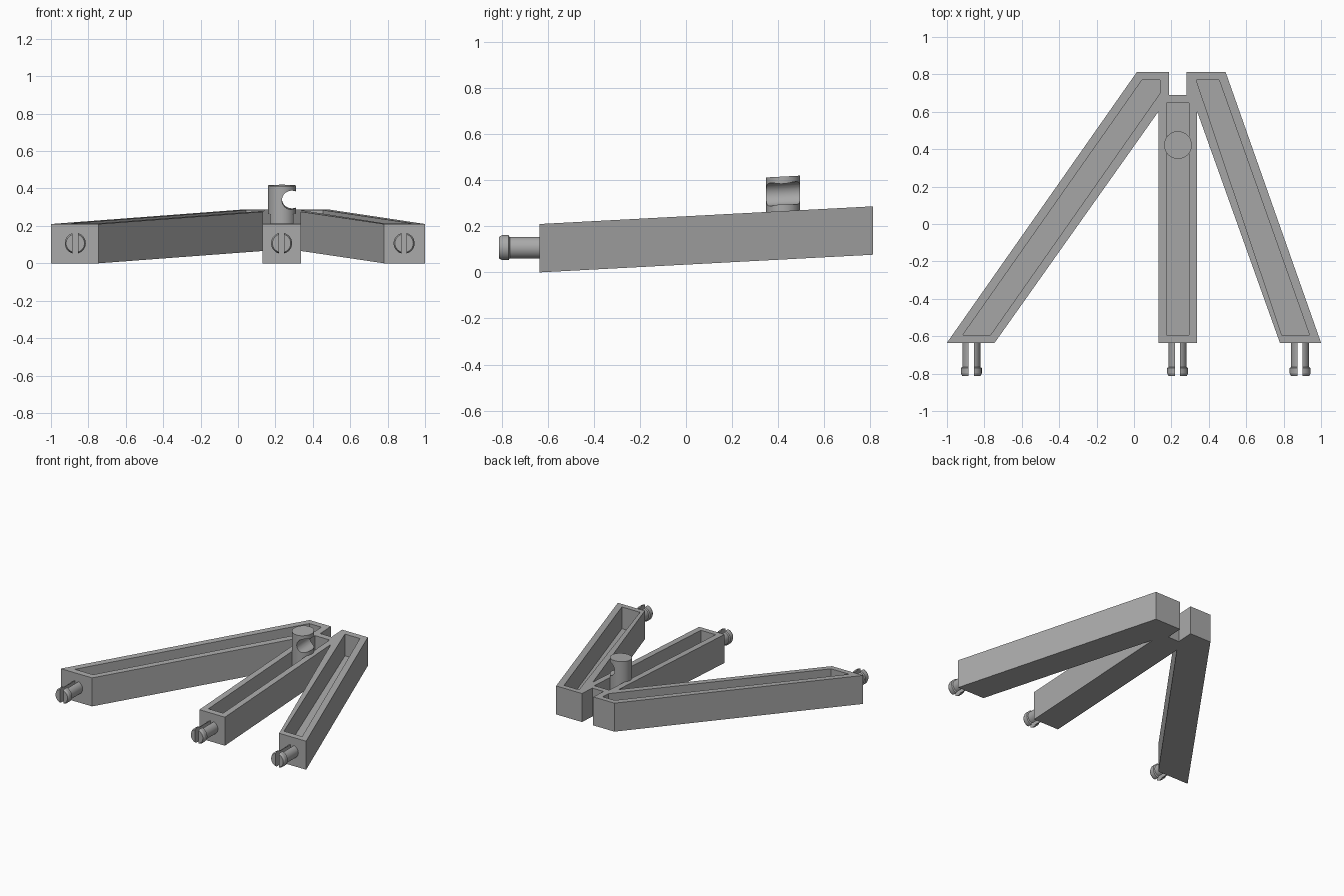
import bpy, bmesh
from math import cos, sin, pi, radians

cube = bpy.data.objects.get("Cube")
if cube:
    bpy.data.objects.remove(cube, do_unlink=True)

grey = bpy.data.materials.new("plain grey")
grey.use_nodes = True
colour = (0.4, 0.4, 0.4, 1)
grey.diffuse_color = colour
grey.node_tree.nodes["Principled BSDF"].inputs["Base Color"].default_value = colour

FRONT, BACK = -0.635, 0.812
HEIGHT, FLOOR, SLOPE = 0.21, 0.05, 0.053
MID = 0.233


def make(name, bm):
    bmesh.ops.recalc_face_normals(bm, faces=bm.faces)
    mesh = bpy.data.meshes.new(name)
    bm.to_mesh(mesh)
    bm.free()
    mesh.materials.append(grey)
    obj = bpy.data.objects.new(name, mesh)
    bpy.context.collection.objects.link(obj)
    return obj


def prism(name, outline, low, high):
    bm = bmesh.new()
    face = bm.faces.new([bm.verts.new((x, y, low)) for x, y in outline])
    top = bmesh.ops.extrude_face_region(bm, geom=[face])["geom"]
    for v in top:
        if isinstance(v, bmesh.types.BMVert):
            v.co.z = high
    return make(name, bm)


def rod(name, centre, profile, sides=48):
    """Closed turned rod along y; profile is (y, radius) pairs."""
    bm = bmesh.new()
    x, z = centre
    rings = [[bm.verts.new((x + r * cos(2 * pi * i / sides), y, z + r * sin(2 * pi * i / sides)))
              for i in range(sides)] for y, r in profile]
    for a, b in zip(rings, rings[1:]):
        for i in range(sides):
            j = (i + 1) % sides
            bm.faces.new((a[i], a[j], b[j], b[i]))
    bm.faces.new(rings[0])
    bm.faces.new(rings[-1])
    return make(name, bm)


def box(name, x0, x1, y0, y1, z0, z1):
    return prism(name, [(x0, y0), (x1, y0), (x1, y1), (x0, y1)], z0, z1)


def cut(obj, cutter):
    mod = obj.modifiers.new("cut", "BOOLEAN")
    mod.operation = "DIFFERENCE"
    mod.solver = "EXACT"
    mod.object = cutter
    bpy.ops.object.select_all(action="DESELECT")
    bpy.context.view_layer.objects.active = obj
    obj.select_set(True)
    bpy.ops.object.modifier_apply(modifier=mod.name)
    bpy.data.objects.remove(cutter, do_unlink=True)


def slant(obj):
    for v in obj.data.vertices:
        v.co.z += SLOPE * (v.co.y - FRONT)


def smooth(obj):
    bpy.ops.object.select_all(action="DESELECT")
    bpy.context.view_layer.objects.active = obj
    obj.select_set(True)
    bpy.ops.object.shade_smooth_by_angle(angle=radians(25))


# Three joined legs, hollowed from above and rising to the back
frame = prism("three_leg_frame", [
    (-1, FRONT), (-0.745, FRONT), (0.13, 0.6), (0.13, FRONT), (0.338, FRONT), (0.338, 0.6),
    (0.78, FRONT), (1, FRONT), (0.49, BACK), (0.28, BACK), (0.28, 0.69), (0.188, 0.69),
    (0.188, BACK), (0.015, BACK)], 0, HEIGHT)
troughs = [
    [(-0.915, -0.593), (-0.767, -0.593), (0.14, 0.70), (0.14, 0.77), (0.043, 0.77)],
    [(0.174, -0.593), (0.294, -0.593), (0.294, 0.647), (0.174, 0.647)],
    [(0.79, -0.593), (0.938, -0.593), (0.455, 0.77), (0.333, 0.77)],
]
for outline in troughs:
    cut(frame, prism("trough_cutter", outline, FLOOR, HEIGHT + 0.1))
slant(frame)

# Upright post with a clip groove on its left side
bm = bmesh.new()
bmesh.ops.create_cone(bm, cap_ends=True, segments=64, radius1=0.074, radius2=0.074, depth=0.33)
bmesh.ops.translate(bm, verts=bm.verts, vec=(0.235, 0.422, 0.195))
post = make("clip_post", bm)
cut(post, rod("groove_cutter", (0.285, 0.285), [(0.2, 0.05), (0.6, 0.05)]))
slant(post)
smooth(post)

# Split snap pins on the front of each leg
for name, x in (("right", -0.87), ("middle", MID), ("left", 0.888)):
    pin = rod(name + "_snap_pin", (x, 0.107), [
        (FRONT + 0.01, 0.048), (-0.765, 0.048), (-0.77, 0.056), (-0.798, 0.056), (-0.812, 0.049)])
    cut(pin, box("slot_cutter", x - 0.014, x + 0.014, -0.9, FRONT, 0, 0.3))
    smooth(pin)
